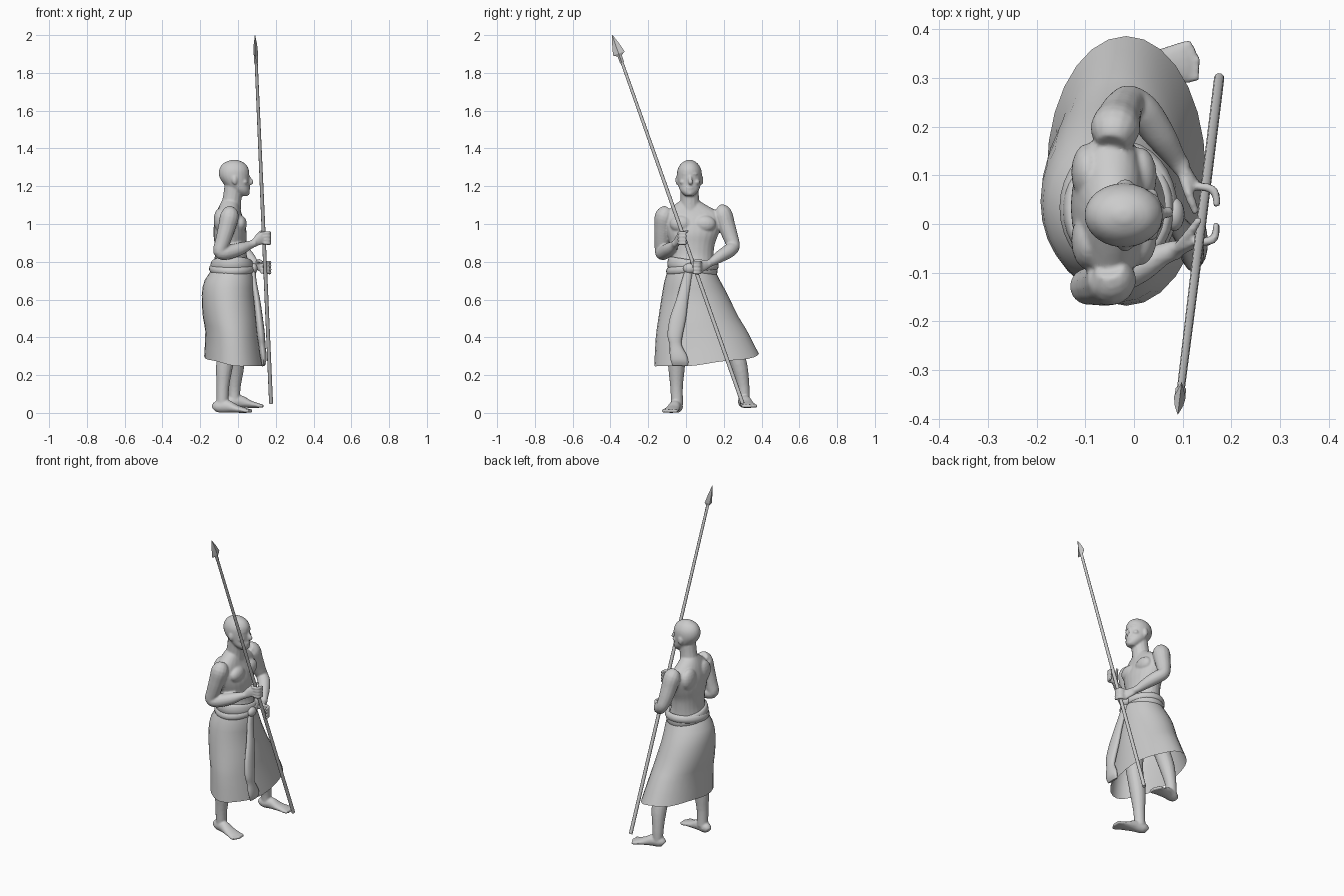
import bpy, bmesh, math
from mathutils import Vector


def spline(pts, n):
    """Catmull-Rom resampling of tuples of any length."""
    out = []
    for i in range(len(pts) - 1):
        p = [pts[max(0, min(len(pts) - 1, i + k))] for k in (-1, 0, 1, 2)]
        for s in range(n):
            t = s / n
            out.append(tuple(0.5 * (2 * b + (c - a) * t + (2 * a - 5 * b + 4 * c - d) * t * t
                                    + (3 * b - a - 3 * c + d) * t ** 3) for a, b, c, d in zip(*p)))
    return out + [tuple(pts[-1])]


def skin(bm, rings, cap=True):
    rows = [[bm.verts.new(p) for p in r] for r in rings]
    n = len(rows[0])
    for a, b in zip(rows, rows[1:]):
        for i in range(n):
            j = (i + 1) % n
            bm.faces.new((a[i], a[j], b[j], b[i]))
    if cap:
        bm.faces.new(rows[0][::-1])
        bm.faces.new(rows[-1])


def loft(bm, rings, seg=24, n=4, cap=True, tilt=None):
    """Stack of level ellipses: (z, cx, cy, rx, ry)."""
    out = []
    for k, (z, cx, cy, rx, ry) in enumerate(rows := spline(rings, n)):
        ring = []
        for i in range(seg):
            a = 2 * math.pi * i / seg
            dz = tilt(k / (len(rows) - 1), a) if tilt else 0
            ring.append((cx + rx * math.cos(a), cy + ry * math.sin(a), z + dz))
        out.append(ring)
    skin(bm, out, cap)


def tube(bm, pts, seg=14, n=4):
    """Limb along a path: (x, y, z, half width, half height)."""
    p = spline(pts, n)
    pos = [Vector(q[:3]) for q in p]
    tan = [(pos[min(i + 1, len(p) - 1)] - pos[max(i - 1, 0)]).normalized() for i in range(len(p))]
    q = tan[0].to_track_quat('Z', 'Y')
    out = []
    for i in range(len(p)):
        if i:
            q = tan[i - 1].rotation_difference(tan[i]) @ q
        out.append([pos[i] + q @ Vector((p[i][3] * math.cos(2 * math.pi * k / seg),
                                         p[i][4] * math.sin(2 * math.pi * k / seg), 0)) for k in range(seg)])
    skin(bm, out)


def limb(bm, pts, **kw):
    tube(bm, [(x, y, z, r, r) for x, y, z, r in pts], **kw)


def ball(bm, c, r):
    vs = bmesh.ops.create_uvsphere(bm, u_segments=16, v_segments=10, radius=1)['verts']
    for v in vs:
        v.co = Vector(c) + Vector((v.co.x * r[0], v.co.y * r[1], v.co.z * r[2]))


def finish(bm, name, angle=40, voxel=0, smooth=2):
    bmesh.ops.recalc_face_normals(bm, faces=bm.faces[:])
    me = bpy.data.meshes.new(name)
    bm.to_mesh(me)
    bm.free()
    ob = bpy.data.objects.new(name, me)
    bpy.context.collection.objects.link(ob)
    for o in bpy.context.selected_objects:
        o.select_set(False)
    ob.select_set(True)
    bpy.context.view_layer.objects.active = ob
    if voxel:
        m = ob.modifiers.new("fuse", 'REMESH')
        m.mode, m.voxel_size, m.use_smooth_shade = 'VOXEL', voxel, True
        s = ob.modifiers.new("soften", 'SMOOTH')
        s.factor, s.iterations = 0.5, smooth
    else:
        bpy.ops.object.shade_smooth_by_angle(angle=math.radians(angle))
    return ob


# head with face details, and neck
bm = bmesh.new()
loft(bm, [(1.34, -.02, .018, .015, .012), (1.322, -.021, .018, .056, .042), (1.29, -.021, .018, .078, .062),
          (1.25, -.02, .018, .079, .066), (1.21, -.008, .018, .066, .06), (1.18, .012, .018, .05, .051),
          (1.16, .022, .018, .037, .036), (1.148, .028, .018, .02, .02)])
limb(bm, [(.052, .022, 1.26, .006), (.062, .023, 1.24, .009), (.07, .024, 1.222, .012), (.06, .024, 1.212, .008)])
ball(bm, (.042, .02, 1.265), (.017, .042, .009))
ball(bm, (.054, .021, 1.192), (.011, .022, .009))
ball(bm, (.046, .02, 1.163), (.016, .02, .014))
for s in (-1, 1):
    ball(bm, (-.018, .018 + s * .066, 1.232), (.014, .008, .024))
    ball(bm, (.035, .02 + s * .036, 1.222), (.016, .018, .014))
limb(bm, [(-.022, .018, 1.2, .05), (-.032, .02, 1.13, .05), (-.045, .024, 1.04, .06)])

# torso, chest and shoulder muscles
loft(bm, [(1.12, -.042, .02, .045, .055), (1.09, -.046, .025, .056, .1), (1.055, -.048, .035, .067, .15),
          (1.01, -.046, .036, .08, .155), (.95, -.042, .035, .088, .138), (.89, -.04, .034, .084, .118),
          (.83, -.038, .033, .085, .113), (.76, -.032, .03, .1, .118), (.69, -.035, .03, .1, .12)])
for s in (-1, 1):
    ball(bm, (.012, .036 + s * .062, 1.0), (.035, .06, .045))
    ball(bm, (-.095, .036 + s * .07, 1.02), (.034, .06, .065))

# arms bent towards the shaft
limb(bm, [(-.05, -.09, 1.075, .03), (-.045, -.113, 1.045, .05), (-.06, -.122, .98, .046), (-.08, -.126, .91, .041),
          (-.095, -.128, .855, .037), (-.06, -.118, .848, .038), (.01, -.088, .868, .034),
          (.06, -.062, .888, .023), (.09, -.052, .9, .02)])
limb(bm, [(-.045, .165, 1.08, .03), (-.04, .192, 1.055, .05), (-.032, .215, .99, .046), (-.022, .238, .925, .04),
          (-.008, .25, .882, .035), (.02, .228, .858, .037), (.055, .18, .828, .032),
          (.085, .135, .798, .022), (.1, .115, .79, .02)])


# hands: palm, thumb and four curled fingers
def hand(wrist, palm, mid, tip, thumb, ztop):
    tube(bm, [(*wrist, .018, .018), (*[(a + b) / 2 for a, b in zip(wrist, palm)], .014, .027), (*palm, .012, .029)])
    for k in range(4):
        z = ztop - .016 * k
        limb(bm, [(palm[0] - .006, palm[1], z, .009), (*mid, z + .004 - .003 * k, .009),
                  (*tip, z + .004 - .003 * k, .007)], seg=10)
    limb(bm, [(*p, r) for p, r in zip(thumb, (.012, .01, .008))], seg=10)


hand((.08, -.055, .897), (.127, -.036, .925), (.163, -.032), (.169, .004),
     [(.095, -.045, .925), (.115, -.018, .95), (.135, .012, .965)], .95)
hand((.09, .128, .794), (.125, .078, .772), (.163, .07), (.17, .034),
     [(.1, .105, .795), (.113, .06, .805), (.128, .022, .795)], .794)

# legs and bare feet
limb(bm, [(-.035, -.03, .72, .07), (-.035, -.045, .55, .066), (-.045, -.05, .4, .05), (-.07, -.05, .26, .046),
          (-.08, -.05, .14, .034), (-.083, -.047, .04, .032)])
limb(bm, [(-.035, .085, .72, .07), (-.02, .15, .56, .066), (-.008, .225, .4, .05), (-.01, .278, .26, .045),
          (-.018, .303, .14, .033), (-.02, .308, .065, .03)])


def foot(heel, toe, base):
    h, t = Vector((*heel, 0)), Vector((*toe, 0))
    d = t - h
    side = Vector((-d.y, d.x, 0)).normalized()
    rows = [(0, .018, .02), (.1, .03, .032), (.35, .032, .034), (.6, .038, .021), (.84, .043, .013), (.9, .036, .01)]
    tube(bm, [(*(h + d * f).xy, base + b, a, b) for f, a, b in rows])
    for k in range(5):
        o = side * (k - 2) * .0165
        end = h + d * (1 - .025 * abs(k - 2)) + o
        limb(bm, [(*(h + d * .8 + o).xy, base + .012, .01), (*end.xy, base + .01, .01)], seg=10, n=2)


foot((-.128, -.04), (.075, -.09), 0)
foot((-.055, .3), (.135, .338), .026)
finish(bm, "body", voxel=.0055, smooth=3)


# wrapped skirt with sloping hem
def hem(t, a):
    return t * t * (.028 * math.sin(a) - .02 * math.cos(a) + .004 * math.sin(5 * a))


bm = bmesh.new()
loft(bm, [(.76, -.03, .028, .105, .122), (.7, -.045, .033, .132, .147), (.62, -.051, .046, .141, .175),
          (.5, -.038, .064, .148, .212), (.42, -.026, .08, .147, .24), (.28, -.016, .109, .163, .277)],
     seg=28, n=2, cap=False, tilt=hem)
finish(bm, "skirt")

# waist band, two overlapping turns
for name, z, h, lean, grow in (("waist_band", .775, .034, -.018, 0), ("band_overlap", .765, .022, .014, .006)):
    bm = bmesh.new()
    loft(bm, [(z + h * a, -.032, .034, .1 + b + grow, .118 + b + grow)
              for a, b in ((1, -.004), (.8, .008), (0, .015), (-.8, .01), (-1, -.002))],
         seg=32, n=3, cap=False, tilt=lambda t, a: lean * math.sin(a))
    finish(bm, name)

# knot and hanging sash end
bm = bmesh.new()
ball(bm, (.082, .02, .765), (.022, .035, .028))
loft(bm, [(.77, .078, .02, .014, .02), (.7, .084, .002, .014, .025), (.6, .1, -.02, .017, .032),
          (.5, .112, -.043, .02, .043), (.41, .122, -.058, .021, .04), (.36, .127, -.055, .018, .032),
          (.31, .133, -.042, .018, .044), (.275, .136, -.034, .014, .046), (.25, .132, -.03, .006, .04)],
     seg=16, n=3)
finish(bm, "sash_end", 60)

# spear shaft and four-sided blade
butt, tip = Vector((.175, .3, .05)), Vector((.09, -.39, 2.0))


def along(f, a, b):
    return (*butt.lerp(tip, f), a, b)


bm = bmesh.new()
tube(bm, [along(0, .0105, .0105), along(.5, .01, .01), along(.95, .008, .008)], seg=10, n=1)
finish(bm, "spear_shaft")
bm = bmesh.new()
tube(bm, [along(.925, .011, .011), along(.944, .011, .012), along(.95, .012, .033),
          along(.975, .009, .019), along(1, .001, .001)], seg=4, n=1)
finish(bm, "spear_blade", 20)
